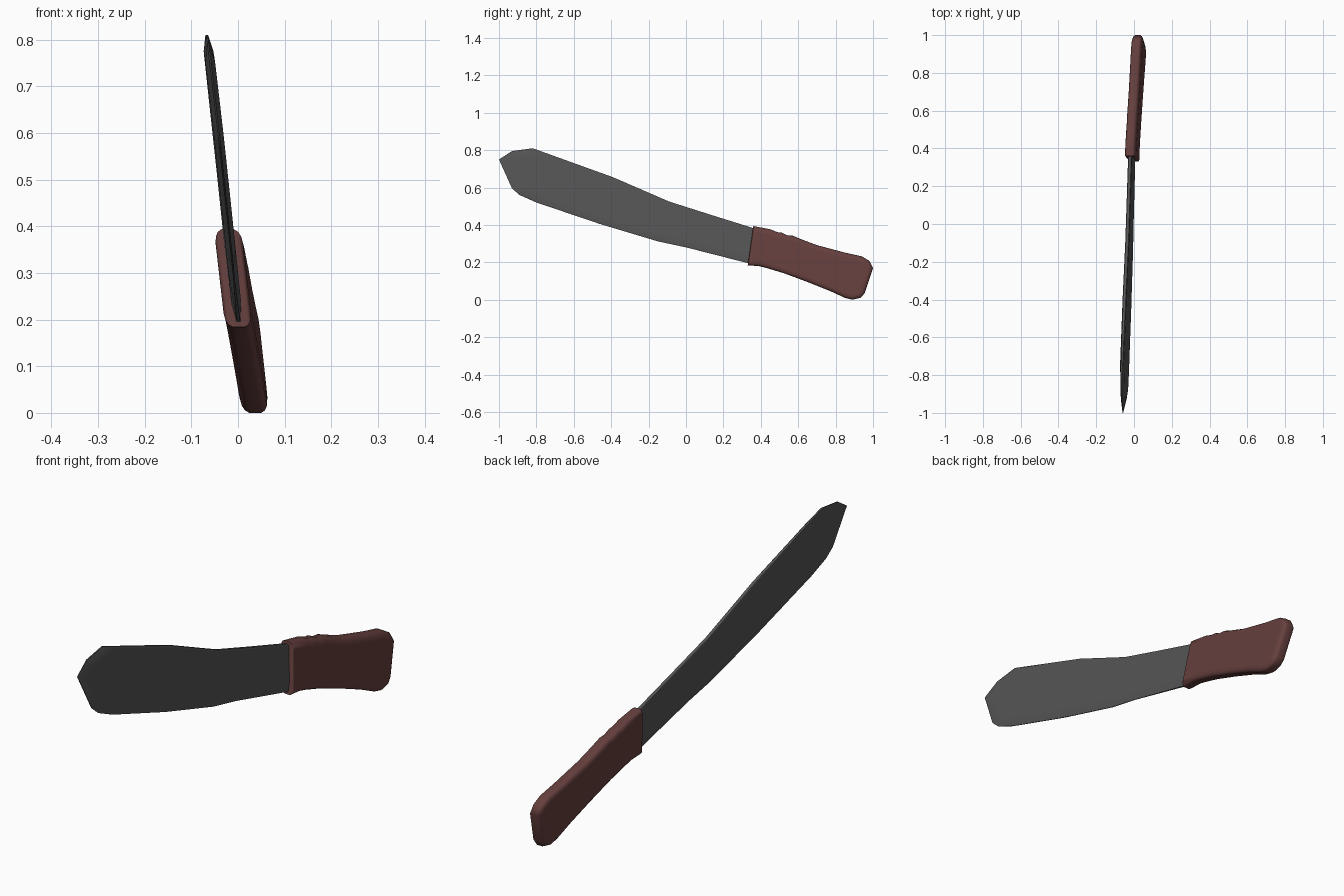
import bpy, bmesh, math
from mathutils import Vector
from mathutils.geometry import intersect_line_line_2d

if "Cube" in bpy.data.objects:
    bpy.data.objects.remove(bpy.data.objects["Cube"])


def inset(pts, dists):
    """Move each edge of a closed outline inward by its own distance."""
    n = len(pts)
    area = sum(pts[i].cross(pts[(i + 1) % n]) for i in range(n))
    side = 1 if area > 0 else -1
    normals = []
    for i in range(n):
        d = (pts[(i + 1) % n] - pts[i]).normalized()
        normals.append(Vector((-d.y, d.x)) * side)
    out = []
    for i in range(n):
        n0, n1, d0, d1 = normals[i - 1], normals[i], dists[i - 1], dists[i]
        det = n0.cross(n1)
        if abs(det) < 0.02:
            out.append(pts[i] + n1 * d1)
        else:
            out.append(pts[i] + Vector((d0 * n1.y - d1 * n0.y, n0.x * d1 - n1.x * d0)) / det)
    return out


def plate(name, pts, dists, layers, skew, color, angle):
    """Stack inset outlines on both sides of the leaning plane.
    layers: (inset factor, list of half thicknesses), outer to inner."""
    pts = [Vector(p) for p in pts]
    n = len(pts)
    rings = []
    for f, half in layers:
        rings.append((inset(pts, [d * f for d in dists]), half))
    stack = [(r, h, -1) for r, h in reversed(rings)] + [(r, h, 1) for r, h in rings]
    bm = bmesh.new()
    loops = []
    for ring, half, s in stack:
        loops.append([bm.verts.new((0.024 - 0.118 * p.y + skew * (p.x - 0.35) + s * half[i],
                                    p.x, p.y)) for i, p in enumerate(ring)])
    for a, b in zip(loops, loops[1:]):
        for i in range(n):
            j = (i + 1) % n
            bm.faces.new((a[i], a[j], b[j], b[i]))
    bm.faces.new(loops[0][::-1])
    bm.faces.new(loops[-1])
    bmesh.ops.recalc_face_normals(bm, faces=bm.faces)
    me = bpy.data.meshes.new(name)
    bm.to_mesh(me)
    bm.free()
    ob = bpy.data.objects.new(name, me)
    bpy.context.collection.objects.link(ob)
    mat = bpy.data.materials.new(name + "_colour")
    mat.diffuse_color = color
    mat.use_nodes = True
    mat.node_tree.nodes["Principled BSDF"].inputs["Base Color"].default_value = mat.diffuse_color
    me.materials.append(mat)
    bpy.context.view_layer.objects.active = ob
    ob.select_set(True)
    bpy.ops.object.shade_smooth_by_angle(angle=math.radians(angle))
    ob.select_set(False)
    wn = ob.modifiers.new("weighted", 'WEIGHTED_NORMAL')
    wn.keep_sharp = True
    return ob


# Blade: flat spine, sharpened tip and cutting edge
spine = [(0.42, 0.364), (0.36, 0.383), (0.13, 0.455), (-0.09, 0.525), (-0.39, 0.655), (-0.82, 0.81)]
edge = [(-0.93, 0.795), (-1.0, 0.75), (-0.93, 0.595), (-0.89, 0.56), (-0.80, 0.52),
        (-0.46, 0.405), (-0.15, 0.312), (0.0, 0.28), (0.33, 0.196), (0.40, 0.19)]
ns, ne = len(spine), len(edge)
dists = [0.006] * (ns - 1) + [0.045] * 3 + [0.04] * (ne - 3) + [0.0]
rim = [0.007] * (ns - 1) + [0.003] + [0.0015] * (ne - 2) + [0.004, 0.004]
plate("blade", spine + edge, dists,
      [(0, rim), (1, [0.0105] * (ns + ne))], -0.004, (0.09, 0.09, 0.09, 1), 40)

# Handle: rounded grip with flared butt and a flat front face
grip = [(0.36, 0.394), (0.45, 0.377), (0.49, 0.361), (0.51, 0.36), (0.54, 0.345), (0.57, 0.343),
        (0.62, 0.322), (0.70, 0.292), (0.85, 0.252), (0.94, 0.232), (0.98, 0.208), (1.0, 0.17),
        (0.955, 0.035), (0.935, 0.011), (0.89, 0.0), (0.85, 0.01), (0.77, 0.047), (0.65, 0.095),
        (0.52, 0.143), (0.43, 0.17), (0.39, 0.18), (0.33, 0.184)]
n = len(grip)
plate("handle", grip, [0.03] * (n - 1) + [0.006],
      [(0, [0.013] * n), (0.18, [0.0215] * n), (0.5, [0.027] * n), (1, [0.0295] * n)],
      0.024, (0.13, 0.05, 0.047, 1), 50)
